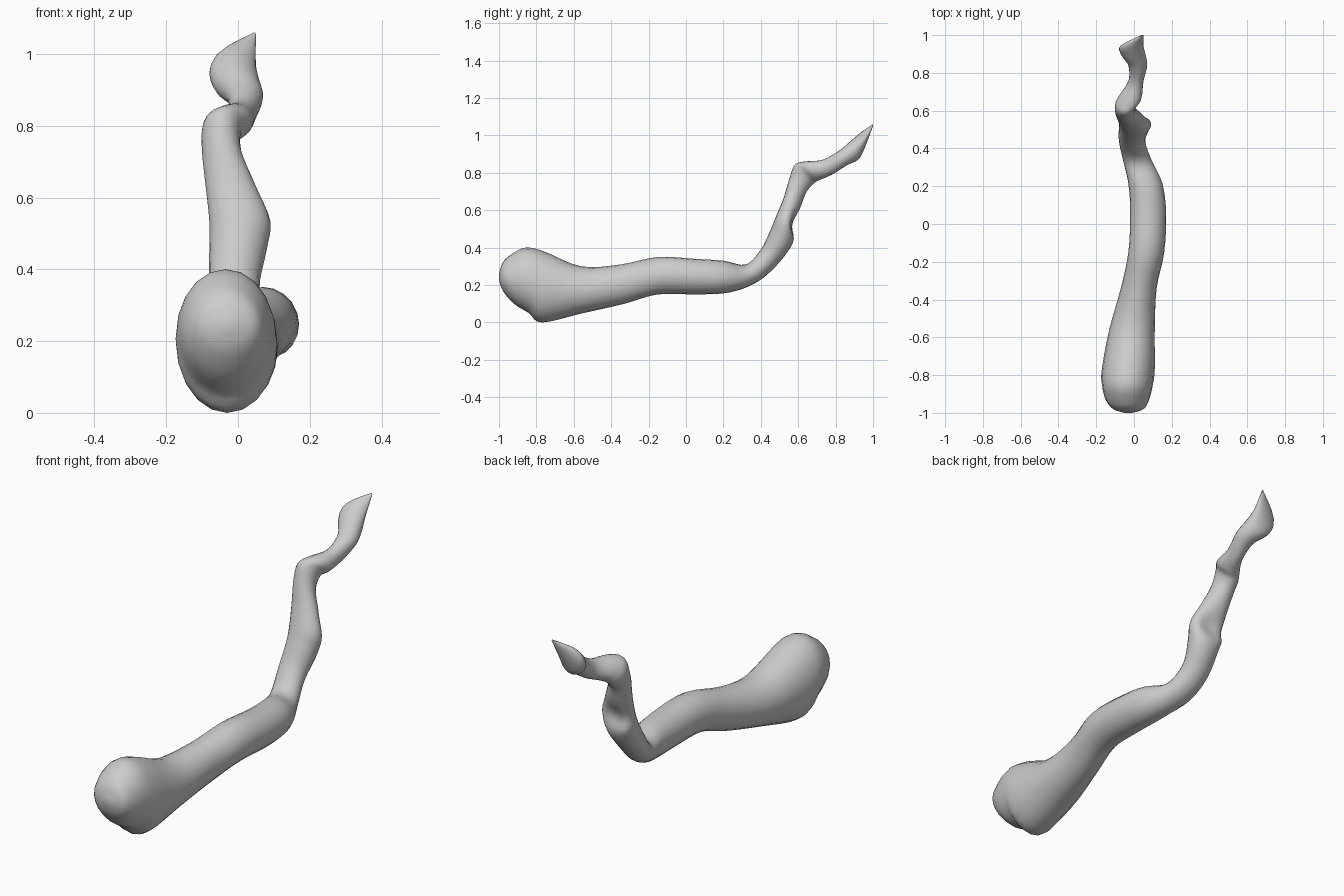
import bpy, bmesh, math
from mathutils import Vector

cube = bpy.data.objects.get("Cube")
if cube:
    bpy.data.objects.remove(cube, do_unlink=True)

SIDES = 20
STEPS = 4

# Section stations in hundredths: upper edge (y, z), lower edge (y, z), x span
STATIONS = [
    (-100, 26, -100, 23, -5, -1),
    (-98, 32, -98, 17, -11, 5),
    (-94, 36, -92, 10, -15, 8),
    (-86, 40, -84, 5, -17, 10),
    (-76, 38, -77, 0, -17, 11),
    (-56, 30, -55, 5, -13, 11),
    (-35, 31, -33, 10, -7, 12),
    (-15, 35, -15, 15, -3, 16),
    (5, 34, 6, 15, -2, 17),
    (20, 33, 23, 16, -3, 15),
    (32, 31, 37, 21, -6, 9),
    (40, 39, 48, 30, -8, 6),
    (45, 49, 57, 42, -8, 8),
    (48, 56, 59, 51, -8, 9),
    (52, 66, 61, 60, -9, 5),
    (55, 76, 64, 69, -10, 1),
    (58, 84, 68, 74, -10, 1),
    (63, 86, 71, 76, -8, 4),
    (73, 87, 78, 79, -3, 5),
    (82, 92, 86, 84, -3, 7),
    (88, 97, 92, 87, -7, 6),
    (94, 102, 95, 92, -7, 5),
    (100, 106, 100, 105, 4, 5),
]


def blend(a, b, c, d, t):
    """Smooth spline through b and c."""
    return 0.5 * (2 * b + (c - a) * t + (2 * a - 5 * b + 4 * c - d) * t ** 2
                  + (3 * b - a - 3 * c + d) * t ** 3)


def smooth_stations(rows):
    last = len(rows) - 1
    for i in range(last):
        near = [rows[min(max(i + k, 0), last)] for k in (-1, 0, 1, 2)]
        for s in range(STEPS):
            yield [blend(*v, s / STEPS) / 100 for v in zip(*near)]
    yield [v / 100 for v in rows[last]]


def falloff(point, centre, radius):
    return math.exp(-((point - centre).length / radius) ** 2)


BARB = Vector((-0.08, 0.61, 0.46))
HOLLOW = Vector((0.01, 0.58, 0.53))


def section(row):
    yt, zt, yb, zb, x0, x1 = row
    middle = Vector(((x0 + x1) / 2, (yt + yb) / 2, (zt + zb) / 2))
    across = Vector(((x1 - x0) / 2, 0, 0))
    upward = Vector((0, (yt - yb) / 2, (zt - zb) / 2))
    for k in range(SIDES):
        a = math.tau * k / SIDES
        p = middle + across * math.cos(a) + upward * math.sin(a)
        # Hollow behind the bend, and the small barb on its edge
        p.y -= 0.035 * falloff(p, HOLLOW, 0.06)
        yield p + (BARB - p) * 0.9 * falloff(p, BARB, 0.045)


# Gnarled stick: rounded head, long shaft, bend and twisted pointed tip
bm = bmesh.new()
rings = [[bm.verts.new(p) for p in section(r)] for r in smooth_stations(STATIONS)]
for low, high in zip(rings, rings[1:]):
    for k in range(SIDES):
        n = (k + 1) % SIDES
        bm.faces.new((low[k], low[n], high[n], high[k]))
bm.faces.new(rings[0])
bm.faces.new(rings[-1])
bmesh.ops.recalc_face_normals(bm, faces=bm.faces)
mesh = bpy.data.meshes.new("gnarled_stick")
bm.to_mesh(mesh)
bm.free()

stick = bpy.data.objects.new("gnarled_stick", mesh)
bpy.context.collection.objects.link(stick)

# Plain grey finish
grey = bpy.data.materials.new("plain_grey")
grey.use_nodes = True
colour = (0.6, 0.6, 0.6, 1)
grey.diffuse_color = colour
grey.node_tree.nodes["Principled BSDF"].inputs["Base Color"].default_value = colour
mesh.materials.append(grey)

bpy.ops.object.select_all(action="DESELECT")
stick.select_set(True)
bpy.context.view_layer.objects.active = stick
bpy.ops.object.shade_smooth_by_angle(angle=math.radians(40))
